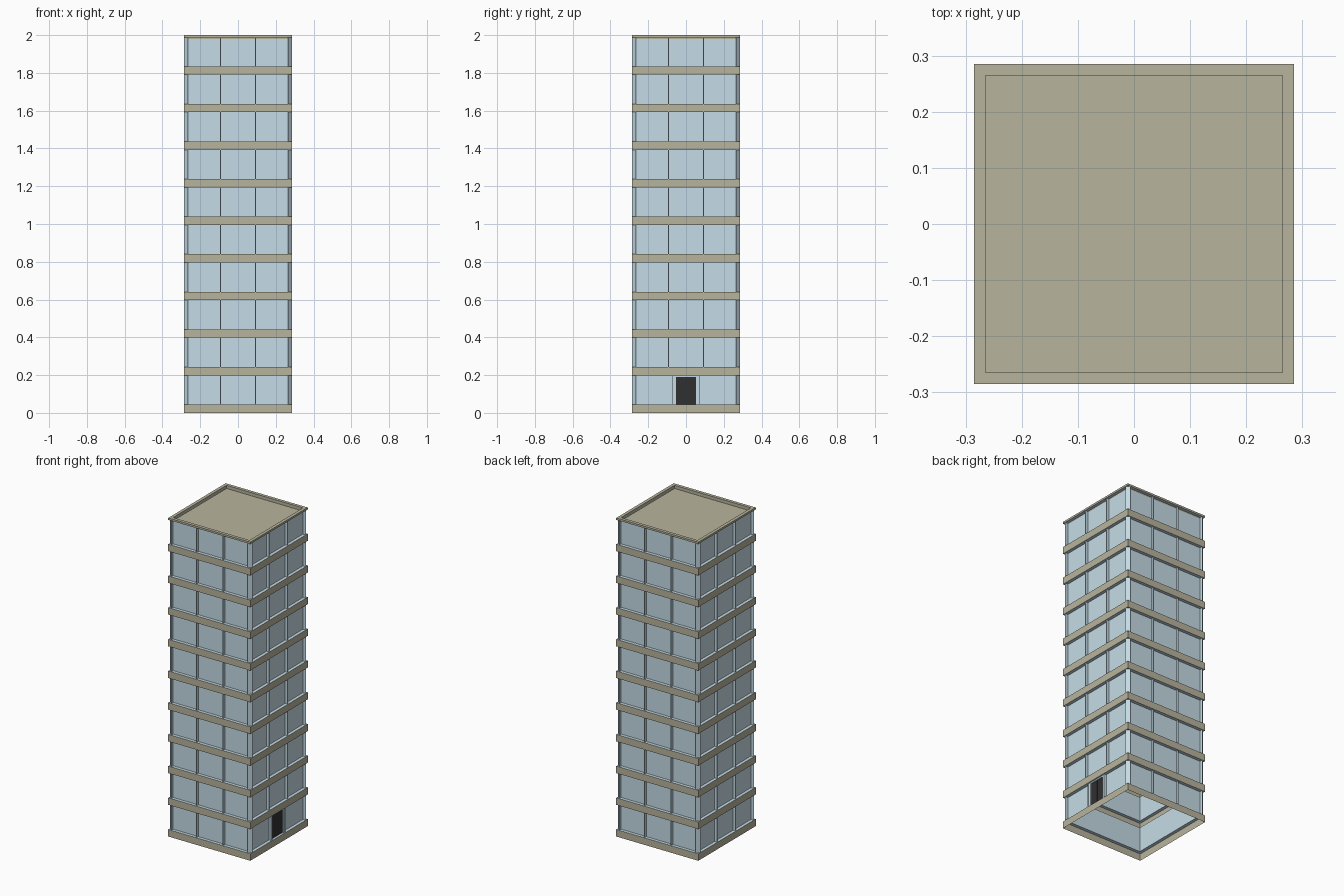
import bpy, bmesh

if "Cube" in bpy.data.objects:
    bpy.data.objects.remove(bpy.data.objects["Cube"])

OUT, IN, PITCH, BAND, TOP = 0.285, 0.265, 0.199, 0.044, 2.0
FLOORS = 10


def material(name, color):
    m = bpy.data.materials.new(name)
    m.diffuse_color = (*color, 1)
    m.use_nodes = True
    m.node_tree.nodes["Principled BSDF"].inputs["Base Color"].default_value = m.diffuse_color
    return m


GLASS = material("blue_glass", (0.557, 0.71, 0.79))
STONE = material("olive_stone", (0.478, 0.455, 0.337))
BLACK = material("black", (0.03, 0.03, 0.03))


def finish(name, bm, *mats):
    me = bpy.data.meshes.new(name)
    bm.to_mesh(me)
    bm.free()
    for m in mats:
        me.materials.append(m)
    ob = bpy.data.objects.new(name, me)
    bpy.context.collection.objects.link(ob)
    return ob


def square(bm, r, z):
    return [bm.verts.new((x * r, y * r, z)) for x, y in ((-1, -1), (1, -1), (1, 1), (-1, 1))]


def skin(bm, profile, mats):
    """Square loops (half width, z) joined upward; returns the last loop."""
    loops = [square(bm, r, z) for r, z in profile]
    for a, b, m in zip(loops, loops[1:], mats):
        for i in range(4):
            j = (i + 1) % 4
            bm.faces.new((a[i], a[j], b[j], b[i])).material_index = m
    return loops[-1]


def box(bm, x0, x1, y0, y1, z0, z1):
    v = bmesh.ops.create_cube(bm, size=1)["verts"]
    for p in v:
        p.co = ((x0 + x1) / 2 + p.co.x * (x1 - x0),
                (y0 + y1) / 2 + p.co.y * (y1 - y0),
                (z0 + z1) / 2 + p.co.z * (z1 - z0))
    return v


def window_span(i):
    return i * PITCH + BAND, min((i + 1) * PITCH, TOP - 0.012)


# Floor bands: open shells with glass-coloured ledges
for i in range(FLOORS):
    z = i * PITCH
    bm = bmesh.new()
    if i == 0:
        skin(bm, [(OUT, z), (OUT, z + BAND), (IN, z + BAND)], [0, 1])
    else:
        skin(bm, [(IN, z), (OUT, z), (OUT, z + BAND), (IN, z + BAND)], [1, 0, 1])
    finish(f"floor_band_{i}", bm, STONE, GLASS)

# Parapet and sunken roof
bm = bmesh.new()
zt = window_span(FLOORS - 1)[1]
last = skin(bm, [(IN, zt), (OUT, zt), (OUT, TOP), (IN, TOP), (IN, TOP - 0.02)], [1, 0, 0, 0])
bm.faces.new(last)
finish("roof", bm, STONE, GLASS)

# Window panes, one square shell per floor
bm = bmesh.new()
for i in range(FLOORS):
    z0, z1 = window_span(i)
    skin(bm, [(IN, z0), (IN, z1)], [0])
finish("window_panes", bm, GLASS)

# Mullions; the ground floor bay on the right is narrowed for the door
bm = bmesh.new()
for i in range(FLOORS):
    z0, z1 = window_span(i)
    for s in (-1, 1):
        for t in (-0.092, 0.092):
            d = t * 0.76 if i == 0 and s == 1 else t
            box(bm, t - 0.002, t + 0.002, *sorted((s * IN, s * (OUT - 0.004))), z0, z1)
            box(bm, *sorted((s * IN, s * (OUT - 0.004))), d - 0.002, d + 0.002, z0, z1)
finish("mullions", bm, GLASS)

# Chamfered corner posts
bm = bmesh.new()
for i in range(FLOORS):
    z0, z1 = window_span(i)
    for sx in (-1, 1):
        for sy in (-1, 1):
            pts = [(IN, IN), (OUT, IN), (IN, OUT)]
            lo, hi = [[bm.verts.new((sx * x, sy * y, z)) for x, y in pts] for z in (z0, z1)]
            for k in range(3):
                n = (k + 1) % 3
                bm.faces.new((lo[k], lo[n], hi[n], hi[k]))
            bm.faces.new(lo)
            bm.faces.new(hi)
bmesh.ops.recalc_face_normals(bm, faces=bm.faces)
finish("corner_posts", bm, GLASS)

# Entrance: frame and double door
bm = bmesh.new()
for s in (-1, 1):
    box(bm, IN, 0.277, *sorted((s * 0.052, s * 0.068)), BAND, PITCH)
box(bm, IN, 0.277, -0.052, 0.052, 0.191, PITCH)
finish("door_frame", bm, GLASS)
bm = bmesh.new()
for s in (-1, 1):
    box(bm, IN, 0.271, *sorted((s * 0.0005, s * 0.052)), BAND, 0.191)
finish("double_door", bm, BLACK)
